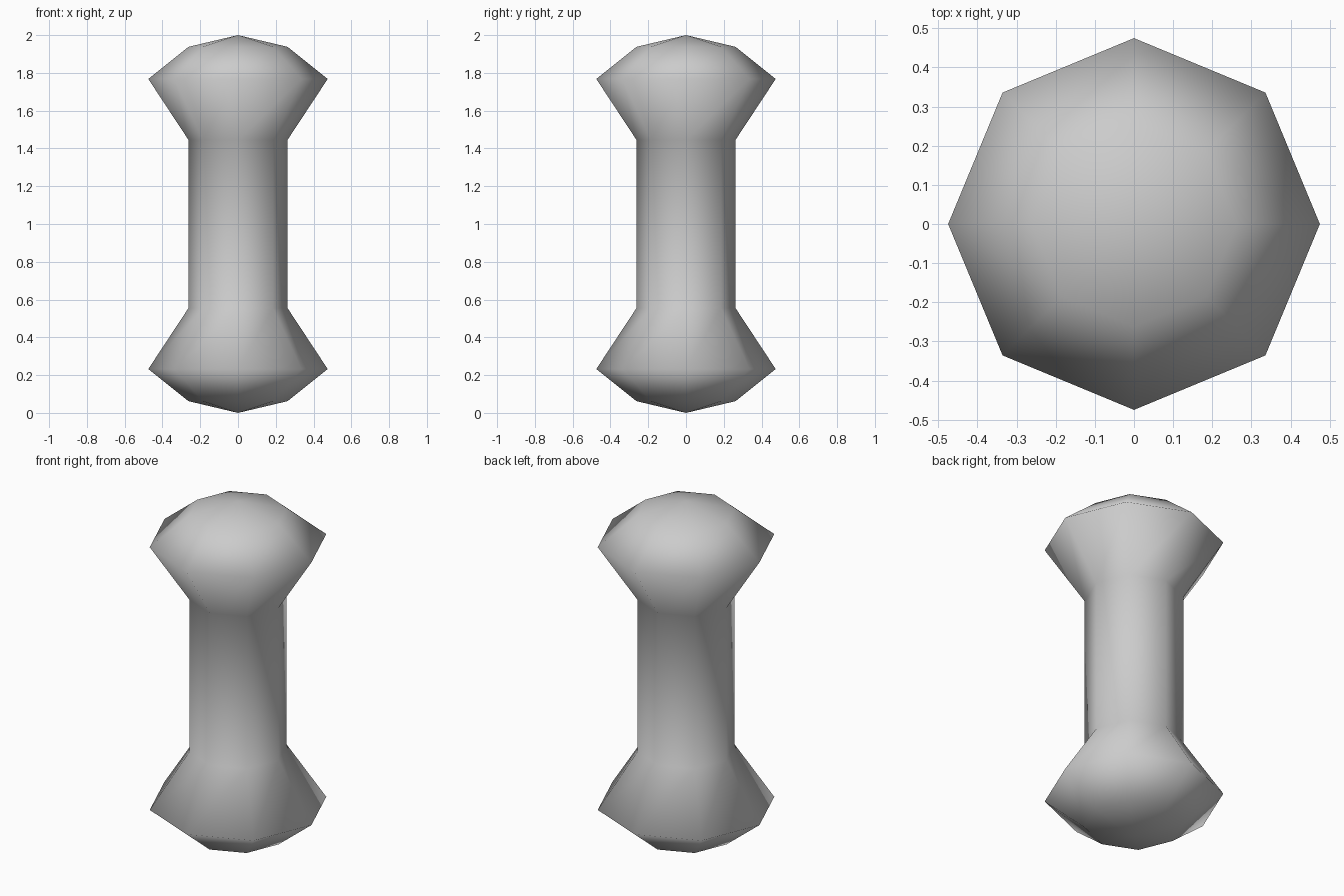
import bpy, bmesh
from math import cos, sin, pi

if "Cube" in bpy.data.objects:
    bpy.data.objects.remove(bpy.data.objects["Cube"])

SIDES = 8
# lower half of the outline (radius, height), mirrored about z = 1
half = [(0.262, 0.062), (0.475, 0.232), (0.262, 0.555)]
profile = half + [(r, 2 - z) for r, z in reversed(half)]

bm = bmesh.new()
rings = [[bm.verts.new((r * cos(2 * pi * i / SIDES), r * sin(2 * pi * i / SIDES), z))
          for i in range(SIDES)] for r, z in profile]
bottom = bm.verts.new((0, 0, 0))
top = bm.verts.new((0, 0, 2))

# side walls and pointed end caps
for i in range(SIDES):
    j = (i + 1) % SIDES
    for a, b in zip(rings, rings[1:]):
        bm.faces.new((a[i], a[j], b[j], b[i]))
    bm.faces.new((bottom, rings[0][j], rings[0][i]))
    bm.faces.new((top, rings[-1][i], rings[-1][j]))

# smooth shaded throughout
for f in bm.faces:
    f.smooth = True
bmesh.ops.recalc_face_normals(bm, faces=bm.faces)

mesh = bpy.data.meshes.new("bone_shaft")
bm.to_mesh(mesh)
bm.free()
bpy.context.collection.objects.link(bpy.data.objects.new("bone_shaft", mesh))
